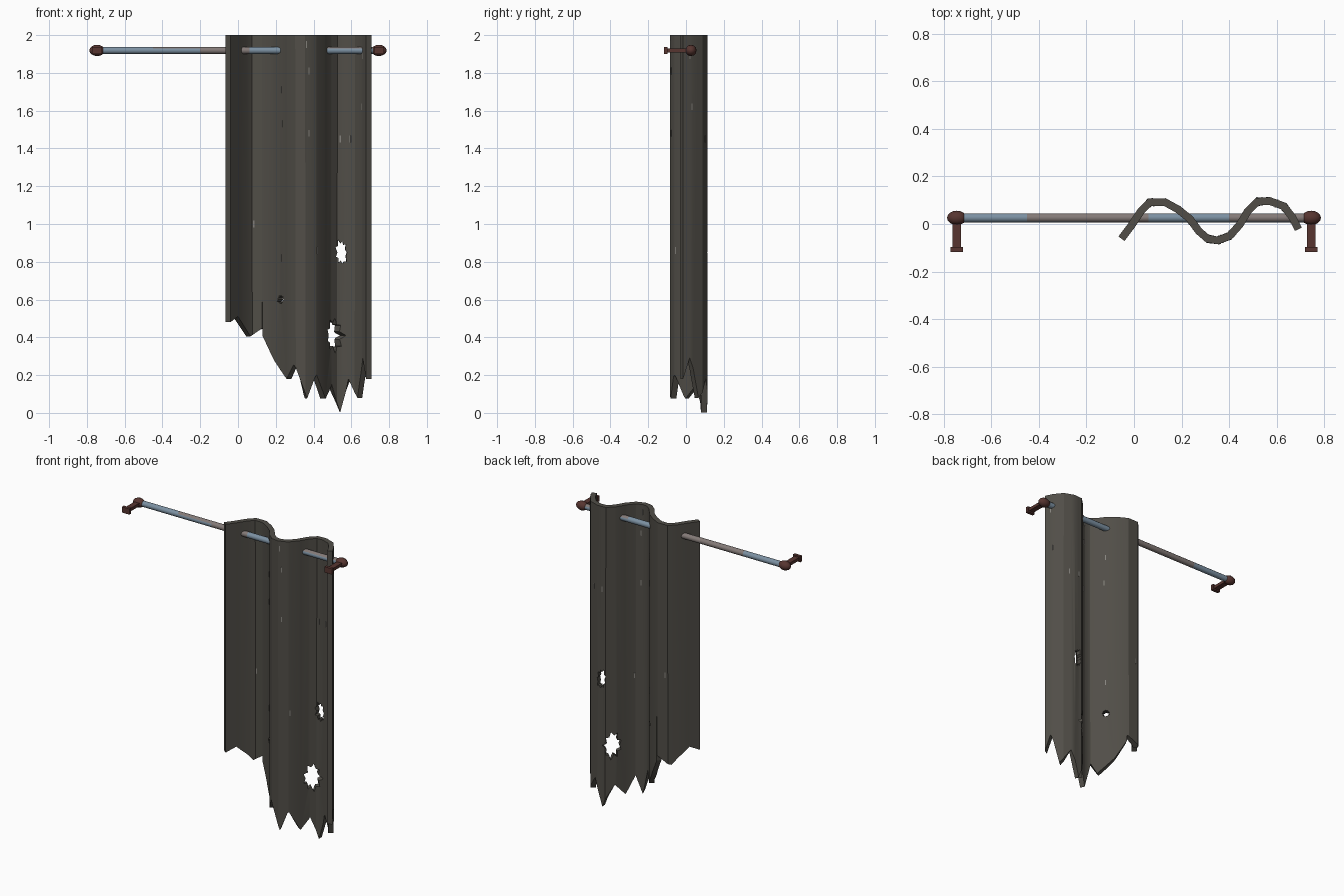
import bpy, bmesh, math, random
from mathutils import Vector, Matrix

if "Cube" in bpy.data.objects:
    bpy.data.objects.remove(bpy.data.objects["Cube"])

random.seed(4)


def material(name, rgb):
    m = bpy.data.materials.new(name)
    m.diffuse_color = (*rgb, 1)
    m.use_nodes = True
    m.node_tree.nodes["Principled BSDF"].inputs["Base Color"].default_value = m.diffuse_color
    return m


CLOTH = material("dark cloth", (0.082, 0.076, 0.064))
THREAD = material("worn thread", (0.24, 0.23, 0.21))
STEEL = material("blue steel", (0.20, 0.28, 0.36))
WORN = material("worn steel", (0.23, 0.195, 0.185))
RUST = material("rusty brown", (0.095, 0.036, 0.030))


def finish(name, bm, mats, smooth=None):
    bmesh.ops.recalc_face_normals(bm, faces=bm.faces)
    me = bpy.data.meshes.new(name)
    bm.to_mesh(me)
    bm.free()
    ob = bpy.data.objects.new(name, me)
    bpy.context.collection.objects.link(ob)
    for m in mats:
        me.materials.append(m)
    if smooth:
        activate(ob)
        bpy.ops.object.shade_smooth_by_angle(angle=math.radians(smooth))
    return ob


def activate(ob):
    bpy.ops.object.select_all(action='DESELECT')
    ob.select_set(True)
    bpy.context.view_layer.objects.active = ob


def lerp_at(points, x):
    """Value of a polyline at x."""
    if x <= points[0][0]:
        return points[0][1]
    for (a, u), (b, v) in zip(points, points[1:]):
        if x <= b:
            return u + (v - u) * (x - a) / (b - a)
    return points[-1][1]


# Curtain: wavy plan line (x, y) and torn hem (x, z)
PLAN = [(-.053, -.062), (-.012, -.008), (.03, .055), (.067, .092), (.13, .092),
        (.185, .062), (.235, .022), (.273, -.03), (.31, -.062), (.353, -.069),
        (.403, -.05), (.445, -.003), (.48, .055), (.52, .094), (.571, .097),
        (.63, .075), (.668, .027), (.692, -.022)]
HEM = [(-.053, .48), (-.013, .51), (.055, .405), (.1345, .45), (.1355, .80),
       (.1365, .41), (.2, .28), (.27, .18), (.305, .255), (.36, .075),
       (.405, .20), (.45, .075), (.485, .15), (.54, .003), (.59, .18),
       (.645, .08), (.675, .29), (.692, .18)]
THICK = 0.032


def frame(x):
    """Point on the plan line with the cloth's local direction."""
    a, b = lerp_at(PLAN, x - .02), lerp_at(PLAN, x + .02)
    return lerp_at(PLAN, x), math.atan2(b - a, .04)


bm = bmesh.new()
columns = []
for x in sorted({p[0] for p in PLAN} | {p[0] for p in HEM}):
    y = lerp_at(PLAN, x)
    columns.append((bm.verts.new((x, y, 2)), bm.verts.new((x, y, lerp_at(HEM, x)))))
for (a, b), (c, d) in zip(columns, columns[1:]):
    bm.faces.new((a, b, d, c))
curtain = finish("curtain", bm, [CLOTH])
activate(curtain)
mod = curtain.modifiers.new("thickness", 'SOLIDIFY')
mod.thickness, mod.offset, mod.use_even_offset = THICK, 0, True
bpy.ops.object.modifier_apply(modifier=mod.name)


# Ragged holes: jagged prisms cut through the cloth (x, z, width, height)
def cut_hole(x, z, w, h, n=18):
    y, ang = frame(x)
    bm = bmesh.new()
    place = Matrix.Translation((x, y, z)) @ Matrix.Rotation(ang, 4, 'Z')
    ring = []
    for i in range(n):
        a = math.tau * i / n
        r = random.uniform(.62, .8) if i % 2 else random.uniform(.85, 1.1)
        ring.append((math.cos(a) * r * w / 2, math.sin(a) * r * h / 2))
    lo, hi = ([bm.verts.new(place @ Vector((u, d, v))) for u, v in ring] for d in (-.06, .06))
    bm.faces.new(lo)
    bm.faces.new(hi[::-1])
    for i in range(n):
        j = (i + 1) % n
        bm.faces.new((lo[i], lo[j], hi[j], hi[i]))
    cutter = finish("hole_cutter", bm, [CLOTH])
    cutter.hide_render = True
    activate(curtain)
    mod = curtain.modifiers.new("hole", 'BOOLEAN')
    mod.operation, mod.solver, mod.object = 'DIFFERENCE', 'EXACT', cutter
    bpy.ops.object.modifier_apply(modifier=mod.name)
    bpy.data.objects.remove(cutter)


for hole in [(.547, .85, .065, .14), (.495, .41, .115, .18), (.238, .60, .05, .05)]:
    cut_hole(*hole)
activate(curtain)
bpy.ops.object.shade_smooth_by_angle(angle=math.radians(28))

# Pulled threads: slim slivers showing on both sides of the cloth
bm = bmesh.new()
for x, z in [(.36, 1.95), (.37, 1.81), (.37, 1.48), (.41, .86), (.24, 1.71), (.245, 1.53),
             (.24, .82), (.54, 1.45), (.60, 1.45), (.67, 1.62), (.675, 1.89), (.08, 1.0)]:
    y, ang = frame(x)
    m = (Matrix.Translation((x, y, z)) @ Matrix.Rotation(ang, 4, 'Z')
         @ Matrix.Diagonal((.006, THICK + .004, .035, 1)))
    bmesh.ops.create_cube(bm, size=1, matrix=m)
finish("pulled_threads", bm, [THREAD])

# Rod: tube in bands, worn patches chosen by position and facing
ROD_Y, ROD_Z, ROD_R, SIDES = .026, 1.919, .019, 12
bm = bmesh.new()
rings = []
for x in (-.74, -.45, -.2, .06, .4, .74):
    rings.append([bm.verts.new((x, ROD_Y + ROD_R * math.cos(math.tau * i / SIDES),
                                ROD_Z + ROD_R * math.sin(math.tau * i / SIDES)))
                  for i in range(SIDES)])
for r, s in zip(rings, rings[1:]):
    for i in range(SIDES):
        j = (i + 1) % SIDES
        f = bm.faces.new((r[i], r[j], s[j], s[i]))
        c = f.calc_center_median()
        front, top = c.y < ROD_Y - .008, c.z > ROD_Z + .012
        worn = -.45 < c.x < .06 and not (front and not top and c.x < -.2)
        f.material_index = int(worn or (top and c.x > .4))
bm.faces.new(rings[0])
bm.faces.new(rings[-1])
finish("rod", bm, [STEEL, WORN], 40)

# Finials and brackets at both ends
for side, label in ((-1, "left"), (1, "right")):
    x = side * .746
    bm = bmesh.new()
    bmesh.ops.create_uvsphere(bm, u_segments=12, v_segments=8, radius=1,
                              matrix=Matrix.Translation((x, ROD_Y, ROD_Z))
                              @ Matrix.Diagonal((.041, .03, .03, 1))
                              @ Matrix.Rotation(math.pi / 2, 4, 'Y'))
    finish(label + "_finial", bm, [RUST], 40)
    bm = bmesh.new()
    for y, size in ((-.04, (.036, .13, .02)), (-.107, (.054, .02, .038))):
        bmesh.ops.create_cube(bm, size=1, matrix=Matrix.Translation((x, y, ROD_Z))
                              @ Matrix.Diagonal((*size, 1)))
    finish(label + "_bracket", bm, [RUST])
